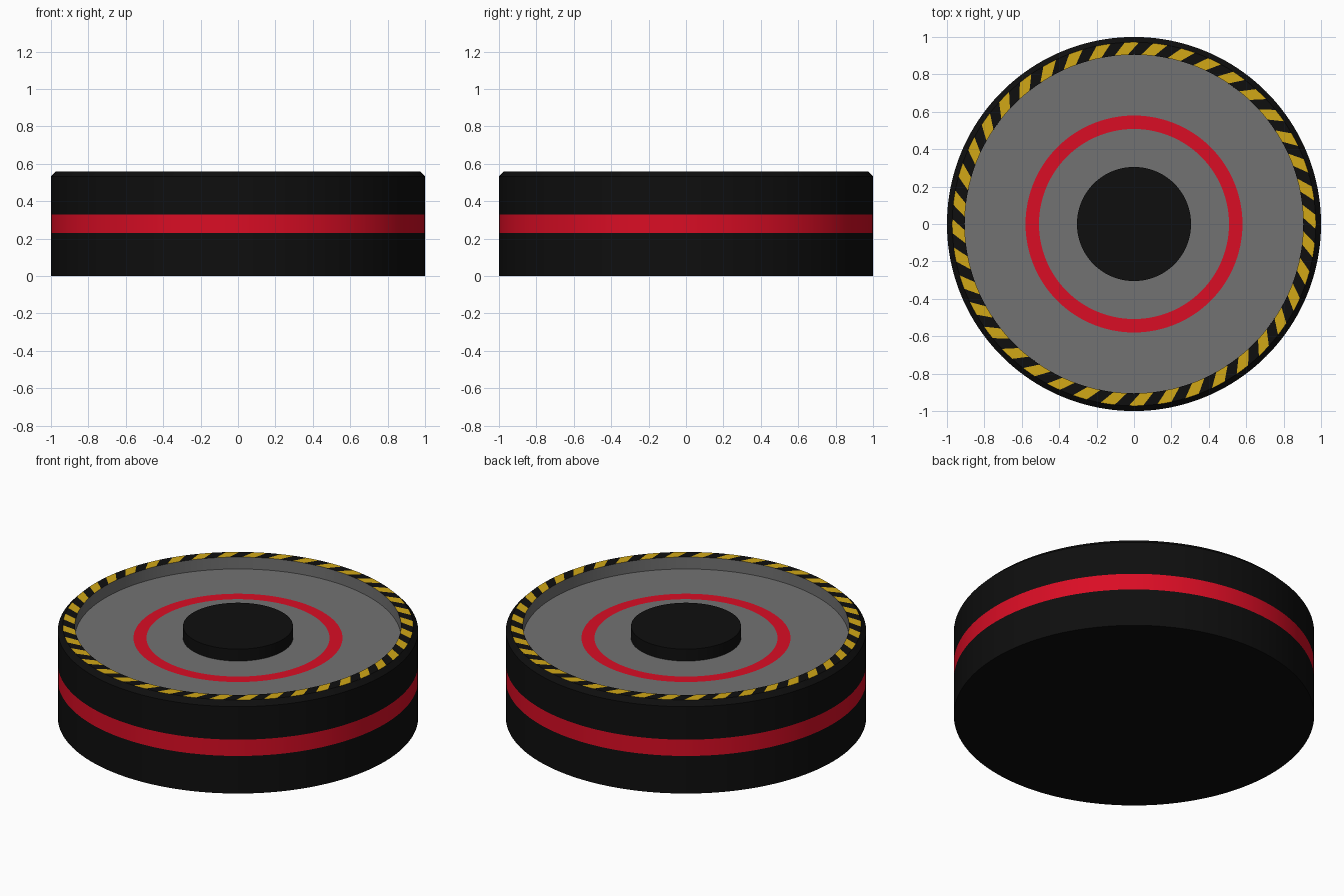
import bpy
import bmesh
from math import pi, cos, sin, radians

cube = bpy.data.objects.get("Cube")
if cube:
    bpy.data.objects.remove(cube, do_unlink=True)


def make_material(name, rgb):
    mat = bpy.data.materials.new(name)
    mat.use_nodes = True
    color = (*rgb, 1)
    mat.diffuse_color = color
    bsdf = mat.node_tree.nodes["Principled BSDF"]
    bsdf.inputs["Base Color"].default_value = color
    bsdf.inputs["Roughness"].default_value = 0.6
    return mat


BLACK = make_material("black", (0.0045, 0.0045, 0.0045))
RED = make_material("red", (0.70, 0.004, 0.018))
GREY = make_material("grey", (0.17, 0.17, 0.17))
YELLOW = make_material("yellow", (0.64, 0.39, 0.008))

STRIPES = 40
SEGMENTS = STRIPES * 4
STEP = 2 * pi / SEGMENTS


def lathe(name, profile, bands, mats, twists=None, start=0.0):
    """Spin (radius, z) points; bands gives one material rule per strip."""
    bm = bmesh.new()
    twists = twists or [0] * len(profile)
    rings = []
    for (r, z), twist in zip(profile, twists):
        if r == 0:
            rings.append([bm.verts.new((0, 0, z))] * SEGMENTS)
        else:
            angles = [start + twist + j * STEP for j in range(SEGMENTS)]
            rings.append([bm.verts.new((r * cos(a), r * sin(a), z)) for a in angles])
    for low, high, rule in zip(rings, rings[1:], bands):
        for j in range(SEGMENTS):
            k = (j + 1) % SEGMENTS
            corners = list(dict.fromkeys((low[j], low[k], high[k], high[j])))
            face = bm.faces.new(corners)
            face.material_index = rule(j) if callable(rule) else rule
    mesh = bpy.data.meshes.new(name)
    bm.to_mesh(mesh)
    bm.free()
    for mat in mats:
        mesh.materials.append(mat)
    obj = bpy.data.objects.new(name, mesh)
    bpy.context.collection.objects.link(obj)
    bpy.ops.object.select_all(action="DESELECT")
    obj.select_set(True)
    bpy.context.view_layer.objects.active = obj
    bpy.ops.object.shade_smooth_by_angle(angle=radians(30))
    return obj


TOP, FLOOR = 0.56, 0.487
RIM_OUT, RIM_IN = 0.972, 0.905

# Drum: underside, side wall with a flush red band, chamfered top edge
lathe("drum_body",
      [(0, 0), (1, 0), (1, 0.23), (1, 0.33), (1, 0.532), (RIM_OUT, TOP)],
      [0, 0, 1, 0, 0], [BLACK, RED])

# Rim: slanted hazard stripes, two segments of each colour in turn
SLANT = 0.065
lathe("striped_rim", [(RIM_OUT, TOP), (RIM_IN, TOP)],
      [lambda j: (j // 2) % 2], [BLACK, YELLOW],
      twists=[-SLANT / 2, SLANT / 2], start=radians(2.5) + STEP)

# Recessed deck: inner wall and floor with a painted red ring
lathe("recessed_deck",
      [(RIM_IN, TOP), (RIM_IN, FLOOR), (0.58, FLOOR), (0.508, FLOOR), (0, FLOOR)],
      [0, 0, 1, 0], [GREY, RED])

# Central hub standing on the deck
lathe("center_hub", [(0.305, FLOOR), (0.305, TOP), (0, TOP)], [0, 0], [BLACK])
